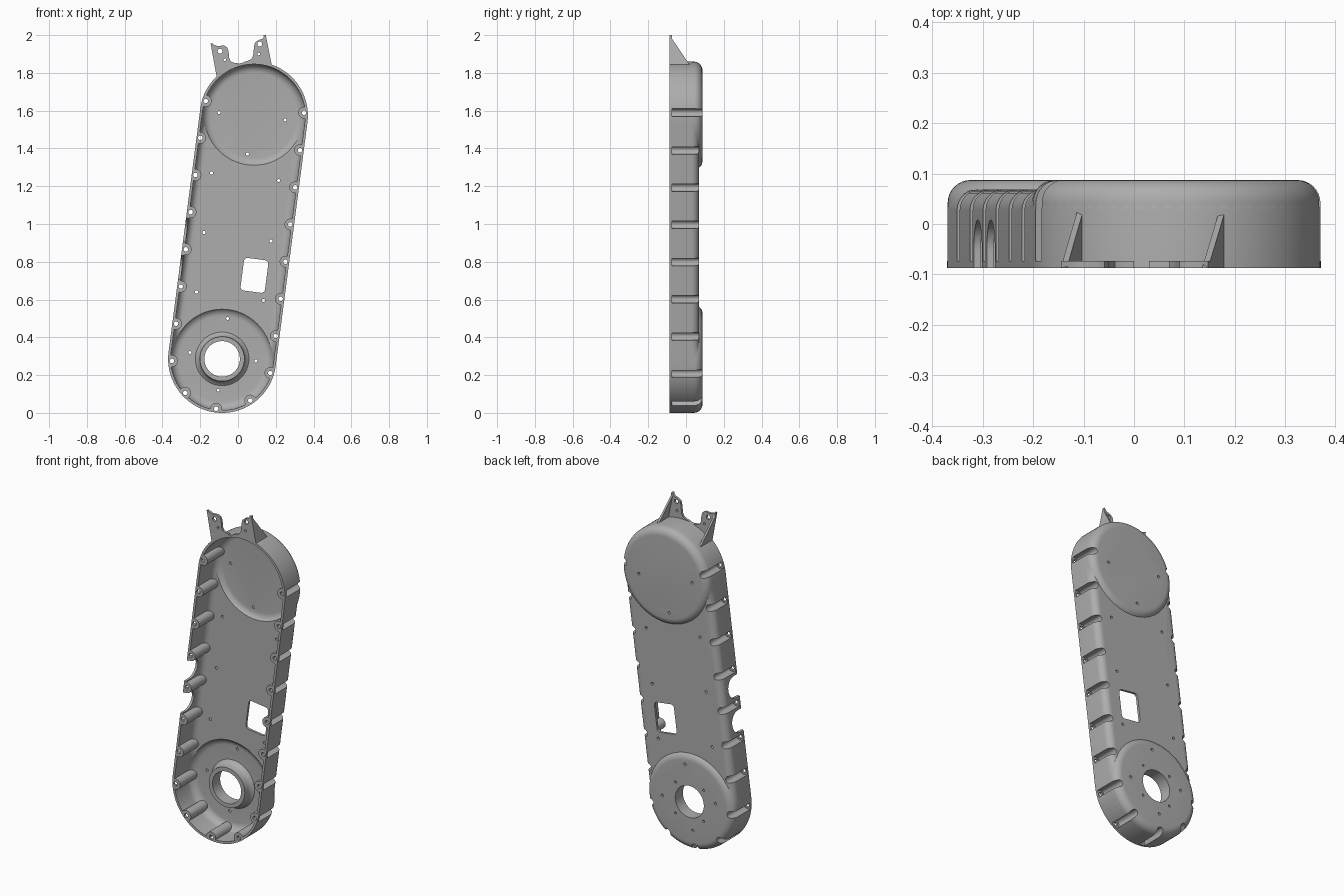
import bpy, bmesh
from math import cos, sin, pi, atan2
from mathutils import Vector

if "Cube" in bpy.data.objects:
    bpy.data.objects.remove(bpy.data.objects["Cube"])

grey = bpy.data.materials.new("cast_grey")
grey.use_nodes = True
grey.diffuse_color = (0.42, 0.42, 0.42, 1)
grey.node_tree.nodes["Principled BSDF"].inputs["Base Color"].default_value = grey.diffuse_color

# Main dimensions: lower and upper centres in (x, z), outer radius, wall
LOW, HIGH = Vector((-0.084, 0.286)), Vector((0.084, 1.574))
R, WALL = 0.286, 0.014
FRONT, FLOOR, BOSS = -0.087, 0.068, 0.087
AXIS = (HIGH - LOW).normalized()


def outline(a, b, r, n=32):
    """Rounded slot around the segment a-b; a circle if they coincide."""
    a, b = Vector(a), Vector(b)
    if (b - a).length < 1e-6:
        return [a + r * Vector((cos(2 * pi * i / n), sin(2 * pi * i / n))) for i in range(n)]
    d = b - a
    t = atan2(d.y, d.x)
    pts = []
    for c, start in ((b, t - pi / 2), (a, t + pi / 2)):
        pts += [c + r * Vector((cos(start + pi * i / n), sin(start + pi * i / n))) for i in range(n + 1)]
    return pts


def at_y(pts, y):
    return [Vector((p[0], y, p[1])) for p in pts]


def prism(pts, y0, y1):
    return [at_y(pts, y0), at_y(pts, y1)]


def build(name, solids):
    """Mesh object made from lofted, capped stacks of rings."""
    bm = bmesh.new()
    for rings in solids:
        loops = [[bm.verts.new(p) for p in ring] for ring in rings]
        bm.faces.new(loops[0])
        bm.faces.new(loops[-1])
        n = len(loops[0])
        for lo, hi in zip(loops, loops[1:]):
            for i in range(n):
                j = (i + 1) % n
                bm.faces.new((lo[i], lo[j], hi[j], hi[i]))
    bmesh.ops.recalc_face_normals(bm, faces=bm.faces)
    mesh = bpy.data.meshes.new(name)
    bm.to_mesh(mesh)
    bm.free()
    mesh.materials.append(grey)
    obj = bpy.data.objects.new(name, mesh)
    bpy.context.collection.objects.link(obj)
    return obj


def activate(obj):
    bpy.ops.object.select_all(action='DESELECT')
    obj.select_set(True)
    bpy.context.view_layer.objects.active = obj


def combine(obj, other, operation):
    mod = obj.modifiers.new("cut", 'BOOLEAN')
    mod.operation, mod.object, mod.solver = operation, other, 'EXACT'
    activate(obj)
    bpy.ops.object.modifier_apply(modifier=mod.name)
    bpy.data.objects.remove(other)


def finish(obj):
    activate(obj)
    bpy.ops.object.shade_smooth_by_angle(angle=0.6)


def domed(a, b, r, y0, y1, fillet, steps=8):
    """Slot-shaped body with a rounded back edge."""
    rings = [at_y(outline(a, b, r, 64), y0)]
    for i in range(steps + 1):
        t = pi / 2 * i / steps
        rings.append(at_y(outline(a, b, r - fillet * (1 - cos(t)), 64), y1 - fillet * (1 - sin(t))))
    return rings


def pan(name, inset, y0):
    """Long body with a raised round boss at each end."""
    r = R - inset
    body = build(name, [domed(LOW, HIGH, r, y0, FLOOR - inset, 0.04)])
    bosses = build("bosses", [domed(c, c, r - 0.0005, -0.03, BOSS - inset, 0.045) for c in (LOW, HIGH)])
    combine(body, bosses, 'UNION')
    return body


# Screw positions: two straight rows and the lower arc
guesses = [Vector((0.175 + 0.0243 * i, 0.21 + 0.197 * i)) for i in range(8)]
guesses += [Vector((-0.35 + 0.0243 * i, 0.275 + 0.197 * i)) for i in range(8)]
guesses += [Vector(p) for p in ((0.065, 0.065), (-0.115, 0.03), (-0.275, 0.11))]
screws = []
for g in guesses:
    along = min(max((g - LOW).dot(AXIS), 0), (HIGH - LOW).length)
    foot = LOW + AXIS * along
    out = (g - foot).normalized()
    screws.append((foot + out * (R - 0.02), out))

# Hollow shell with pillars standing behind each screw
shell = pan("cover_shell", 0, FRONT)
cavity = pan("cavity", WALL, -0.2)
pillars = build("pillars", [prism(outline(p, p + o * 0.1, 0.031, 12), -0.25, 0.2) for p, o in screws])
combine(cavity, pillars, 'DIFFERENCE')
combine(shell, cavity, 'DIFFERENCE')

# Outer screw slots, leaving thin tabs at the front
slots = build("slots", [prism(outline(p, p + o * 0.1, 0.02, 12), FRONT + 0.014, 0.2) for p, o in screws])
combine(shell, slots, 'DIFFERENCE')

# Bearing collar inside the lower boss
collar_profile = ((0.15, 0.08), (0.137, 0.069), (0.126, 0.06), (0.12, 0.048), (0.118, 0.015))
collar = build("collar", [[at_y(outline(LOW, LOW, r, 64), y) for r, y in collar_profile]])
combine(shell, collar, 'UNION')

# Bore, screw holes and pin holes
pins = [(-0.10, 1.59), (0.25, 1.55), (0.05, 1.37), (-0.14, 1.27), (0.215, 1.23),
        (-0.18, 0.955), (0.175, 0.91), (-0.22, 0.64), (0.135, 0.595),
        (-0.055, 0.5), (-0.255, 0.32), (0.095, 0.275), (-0.105, 0.12)]
holes = [prism(outline(LOW, LOW, 0.094, 64), -0.3, 0.3)]
holes += [prism(outline(p, p, 0.012, 16), -0.3, 0) for p, o in screws]
holes += [prism(outline(p, p, 0.008, 12), -0.3, 0.3) for p in pins]
for k in range(4):
    p = LOW + 0.13 * Vector((cos(pi / 4 + k * pi / 2), sin(pi / 4 + k * pi / 2)))
    holes.append(prism(outline(p, p, 0.007, 12), BOSS - 0.01, 0.3))

# Rounded window in the floor, aligned with the long axis
side = Vector((AXIS.y, -AXIS.x))
window = []
for k, (sx, sy) in enumerate(((1, 1), (-1, 1), (-1, -1), (1, -1))):
    for i in range(7):
        t = pi / 2 * (k + i / 6)
        window.append(Vector((0.087, 0.728)) + side * (sx * 0.045 + 0.02 * cos(t))
                      + AXIS * (sy * 0.067 + 0.02 * sin(t)))
holes.append(prism(window, -0.3, 0.3))
combine(shell, build("holes", holes), 'DIFFERENCE')

# Two arched openings in the wall on the -x side
arches = []
for z in (0.77, 0.967):
    arch = outline((-0.2, z), (-0.054, z), 0.062, 24)
    arches.append([[Vector((x, p.x, p.y)) for p in arch] for x in (-0.45, -0.23)])
combine(shell, build("arches", arches), 'DIFFERENCE')
finish(shell)


# Mounting ears: a drilled plate and a triangular gusset along the outer edge
def ear(name, plate, drill, inward, reach):
    obj = build(name + "_plate", [prism(plate, FRONT, FRONT + 0.014)])
    combine(obj, build("drill", [prism(outline(p, p, r, 16), -0.2, 0) for p, r in drill]), 'DIFFERENCE')
    finish(obj)
    top, foot = plate[0], plate[-1]
    rings = [[Vector((top[0] + dx, FRONT, top[1])), Vector((foot[0] + dx, FRONT, foot[1])),
              Vector((foot[0] + dx, reach, foot[1]))] for dx in (0, inward)]
    finish(build(name + "_gusset", [rings]))


ear("right_ear",
    [(-0.145, 1.955), (-0.125, 1.948), (-0.108, 1.942), (-0.075, 1.945), (-0.058, 1.936),
     (-0.05, 1.915), (-0.046, 1.875), (-0.038, 1.86), (-0.02, 1.853), (0.0, 1.852),
     (-0.005, 1.84), (-0.045, 1.822), (-0.112, 1.774)],
    [((-0.095, 1.915), 0.013), ((-0.07, 1.87), 0.007)], 0.012, 0.028)
ear("left_ear",
    [(0.147, 2.0), (0.128, 1.98), (0.105, 1.972), (0.09, 1.96), (0.085, 1.94),
     (0.08, 1.89), (0.07, 1.872), (0.05, 1.863), (0.03, 1.858), (0.04, 1.846),
     (0.1, 1.85), (0.18, 1.836)],
    [((0.115, 1.953), 0.013), ((0.11, 1.9), 0.007)], -0.012, 0.024)
